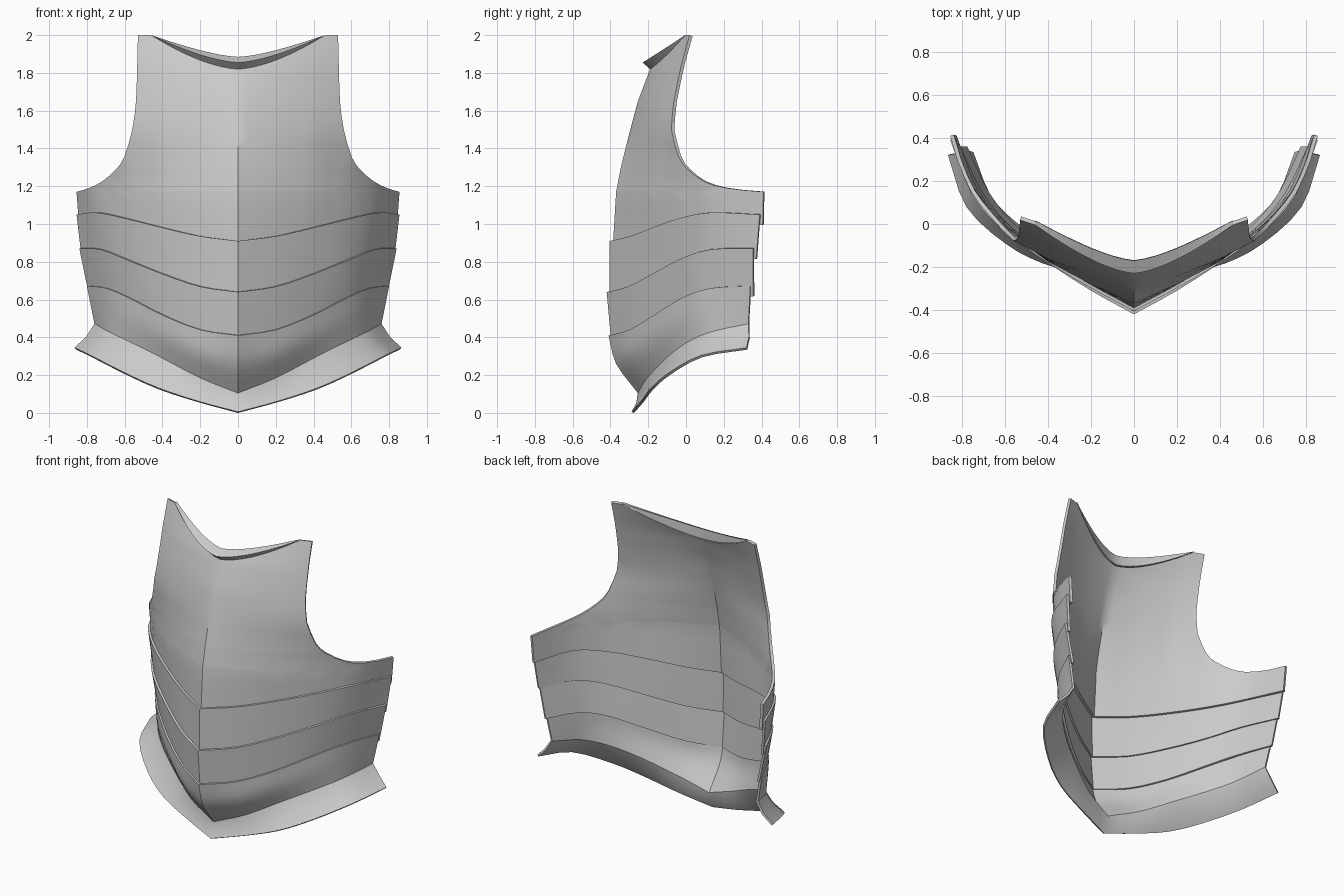
import bpy, bmesh, math
from mathutils import Vector

if "Cube" in bpy.data.objects:
    bpy.data.objects.remove(bpy.data.objects["Cube"])

SUB = 3  # subdivisions between section points


def table(pairs, x):
    """Piecewise linear lookup."""
    if x <= pairs[0][0]:
        return pairs[0][1]
    for (a, p), (b, q) in zip(pairs, pairs[1:]):
        if x <= b:
            return p + (q - p) * (x - a) / (b - a)
    return pairs[-1][1]


def spline(pts, n=SUB):
    """Catmull-Rom curve through the points."""
    pts = [Vector(p) for p in pts]
    ext = [2 * pts[0] - pts[1]] + pts + [2 * pts[-1] - pts[-2]]
    out = []
    for i in range(1, len(pts)):
        a, b, c, d = ext[i - 1:i + 3]
        for k in range(n):
            t = k / n
            out.append(0.5 * (2 * b + (c - a) * t + (2 * a - 5 * b + 4 * c - d) * t * t
                              + (3 * b - a - 3 * c + d) * t ** 3))
    return out + [pts[-1]]


def plate(name, rows, thick=0.014, closed=False):
    """Mirrored sheet from half rows (centre to side, listed top to bottom)."""
    bm = bmesh.new()
    grid = []
    for r in rows:
        full = [Vector((-p[0], p[1], p[2])) for p in reversed(r[1:])] + [Vector(p) for p in r]
        grid.append([bm.verts.new(p) for p in full])
    pairs = list(zip(grid, grid[1:]))
    if closed:
        pairs.append((grid[-1], grid[0]))
    for a, b in pairs:
        for i in range(len(a) - 1):
            bm.faces.new((a[i], b[i], b[i + 1], a[i + 1]))
    if closed:
        for i in (0, -1):
            bm.faces.new([row[i] for row in grid])
        bmesh.ops.recalc_face_normals(bm, faces=bm.faces)
    me = bpy.data.meshes.new(name)
    bm.to_mesh(me)
    bm.free()
    ob = bpy.data.objects.new(name, me)
    bpy.context.collection.objects.link(ob)
    bpy.ops.object.select_all(action='DESELECT')
    ob.select_set(True)
    bpy.context.view_layer.objects.active = ob
    if not closed:
        m = ob.modifiers.new("thickness", 'SOLIDIFY')
        m.thickness = thick
        m.offset = -1
        bpy.ops.object.modifier_apply(modifier=m.name)
    bpy.ops.object.shade_smooth_by_angle(angle=math.radians(30))
    return ob


def tuck(row):
    """Lower edge slipped inside and below the next plate's top edge."""
    return [Vector((p.x * 0.985, p.y + 0.016, p.z - 0.055)) for p in row]


def between(a, b, n):
    return [[p.lerp(q, k / n) for p, q in zip(a, b)] for k in range(n + 1)]


# Top edges of the three waist plates, lower edge and flange edge (half)
edge1 = spline([(0, -.405, .91), (.2, -.298, .935), (.4, -.18, .98), (.6, -.037, 1.03),
                (.75, .13, 1.06), (.855, .39, 1.05)])
edge2 = spline([(0, -.42, .64), (.2, -.31, .668), (.4, -.18, .735), (.6, -.03, .815),
                (.73, .13, .865), (.84, .355, .87)])
edge3 = spline([(0, -.41, .41), (.2, -.30, .44), (.4, -.17, .518), (.58, -.02, .61),
                (.70, .13, .66), (.80, .34, .672)])
belly = spline([(0, -.37, .26), (.2, -.285, .31), (.4, -.157, .405), (.58, -.01, .495),
                (.69, .13, .55), (.78, .335, .57)])
waist = spline([(0, -.255, .105), (.2, -.205, .185), (.4, -.105, .29), (.56, 0, .37),
                (.68, .13, .428), (.76, .33, .472)])
flange = spline([(0, -.288, .006), (.21, -.238, .062), (.42, -.185, .132), (.6, -.09, .213),
                 (.78, .08, .305), (.865, .32, .345)])

# Breast surface: ridge profile, cross-section and its flattening with height
ridge = [(1.17, -.37), (1.3, -.345), (1.5, -.295), (1.65, -.255), (1.82, -.19), (2, -.1)]
section = [(0, 0), (.2, .09), (.4, .195), (.6, .34), (.7, .445), (.75, .51), (.81, .63), (.855, .78)]
flatten = [(1.17, 1), (1.25, .95), (1.36, .85), (1.5, .7), (1.65, .65), (1.8, .57), (2, .42)]


def surf(x, z):
    g = table(section, x)
    m = table([(1.35, 0), (1.8, .8)], z)
    g = g * (1 - m) + m * .29 * (x / .54) ** 1.6
    return Vector((x, table(ridge, z) + table(flatten, z) * g, z))


def neck(x):
    return 1.82 + .18 * min(1, x / .46) ** 1.6


# Breastplate: rows end on the armhole curve (half width, height)
armhole = spline([(.855, 1.17, 0), (.79, 1.19, 0), (.72, 1.225, 0), (.645, 1.29, 0), (.60, 1.36, 0),
                  (.56, 1.5, 0), (.54, 1.65, 0), (.535, 1.8, 0), (.532, 1.9, 0), (.53, 2.0, 0)], 2)
us = [p.x / .855 for p in edge1]
rows = []
for a in armhole:
    k = ((a.y - 1.17) / .83) ** 2
    rows.append([surf(u * a.x, a.y - (2 - neck(u * a.x)) * k) for u in us])
rows.reverse()
rows += between(rows[-1], tuck(edge1), 3)[1:]
plate("breastplate", rows, .018)

# Neck roll: wedge lip fading towards the shoulders
roll = [[], [], [], []]
for i in range(11):
    x = .046 * i
    f = 1 - (i / 10) ** 2
    p = surf(x, neck(x))
    for row, dy, dz in zip(roll, (0, -.04, .02, .022), (0, .035, .065, 0)):
        row.append(p + Vector((0, dy * (f if dy < 0 else 1), dz * f)))
plate("neck_roll", roll, closed=True)

# Waist plates, each overlapping the one above
plate("waist_plate_upper", between(edge1, tuck(edge2), 3))
plate("waist_plate_middle", between(edge2, tuck(edge3), 3))

# Lowest plate curves in to the waist, then flares into a flange
cols = [spline(c, 3) for c in zip(edge3, belly, waist)]
lower = [list(r) for r in zip(*cols)]
mid = [p.lerp(q, .5) + Vector((-.012 * p.x, .008, -.004)) for p, q in zip(waist, flange)]
plate("waist_plate_lower", lower + [mid, flange])
